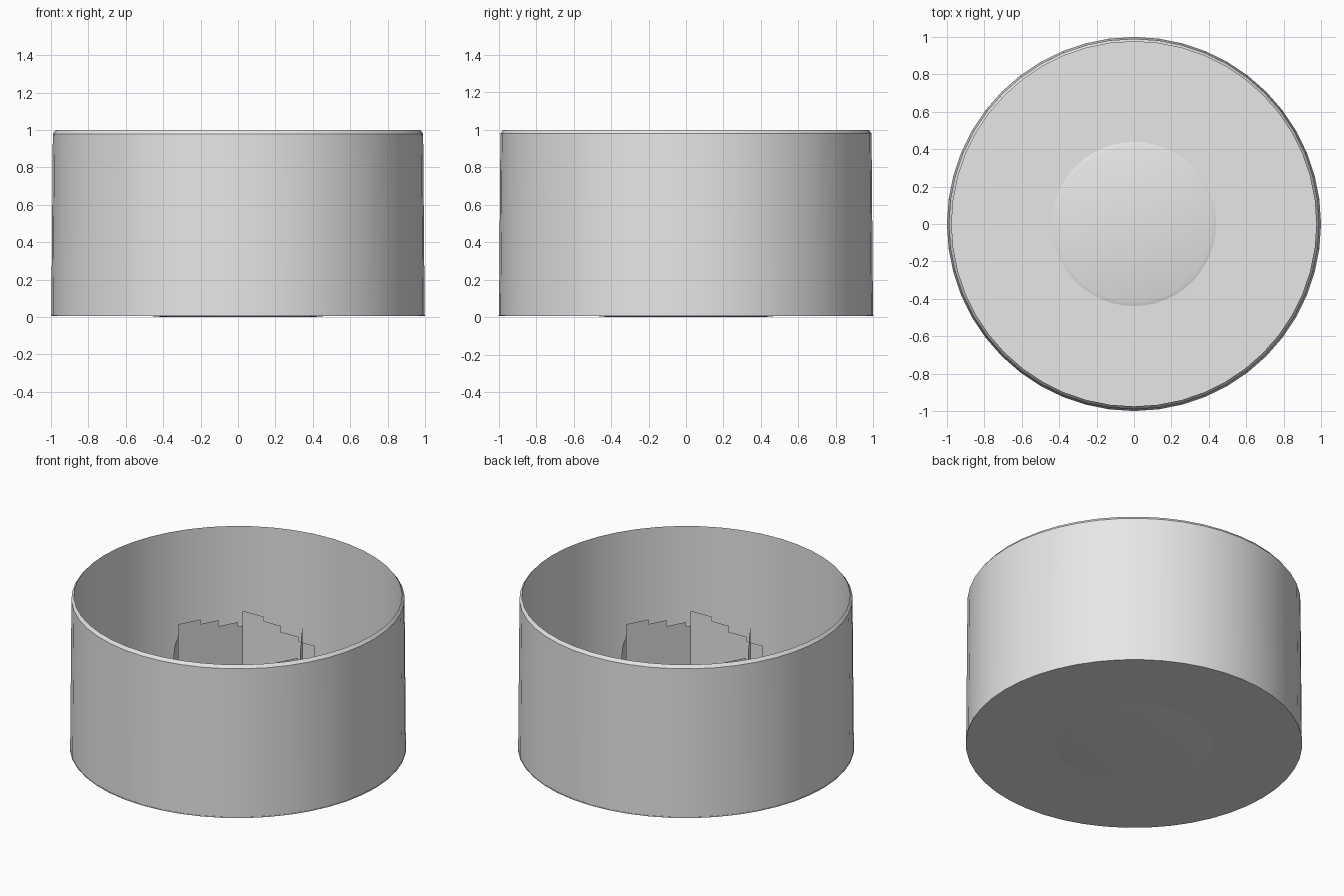
import bpy, bmesh, math

if "Cube" in bpy.data.objects:
    bpy.data.objects.remove(bpy.data.objects["Cube"])

grey = bpy.data.materials.new("light grey")
grey.diffuse_color = (0.8, 0.8, 0.8, 1)
grey.use_nodes = True
grey.node_tree.nodes["Principled BSDF"].inputs["Base Color"].default_value = grey.diffuse_color


def finish(name, bm, smooth):
    me = bpy.data.meshes.new(name)
    bm.to_mesh(me)
    bm.free()
    ob = bpy.data.objects.new(name, me)
    me.materials.append(grey)
    bpy.context.collection.objects.link(ob)
    if smooth:
        bpy.ops.object.select_all(action='DESELECT')
        ob.select_set(True)
        bpy.context.view_layer.objects.active = ob
        bpy.ops.object.shade_smooth_by_angle(angle=math.radians(25))
    return ob


def lathe(name, profile, segments=48, closed=False):
    """Turn an (r, z) profile around z; points at r = 0 become a centre vertex."""
    bm = bmesh.new()
    rings = []
    for r, z in profile:
        if r == 0:
            rings.append([bm.verts.new((0, 0, z))] * segments)
        else:
            rings.append([bm.verts.new((r * math.cos(2 * math.pi * i / segments),
                                        r * math.sin(2 * math.pi * i / segments), z))
                          for i in range(segments)])
    pairs = list(zip(rings, rings[1:]))
    if closed:
        pairs.append((rings[-1], rings[0]))
    for a, b in pairs:
        for i in range(segments):
            j = (i + 1) % segments
            loop = list(dict.fromkeys((a[i], a[j], b[j], b[i])))
            bm.faces.new(loop)
    bmesh.ops.recalc_face_normals(bm, faces=bm.faces[:])
    return finish(name, bm, True)


# Tall thin round wall with a chamfered rim
lathe("outer_wall", [(0.998, 0.006), (0.99, 0.98), (0.975, 1.0), (0.975, 0.012)], closed=True)

# Thin floor disc
lathe("floor_disc", [(0, 0.006), (1.0, 0.006), (1.0, 0.012), (0, 0.012)])

# Shallow round pad showing above and below the floor
lathe("centre_pad", [(0, 0.0), (0.40, 0.0), (0.465, 0.005), (0.435, 0.013), (0.415, 0.02), (0, 0.02)])

# Six upright plates with stepped tops, set in a hexagon
STEPS = [(-0.21, -0.06, 0.70), (-0.06, 0.06, 0.67), (0.06, 0.19, 0.63), (0.19, 0.30, 0.60)]
for k in range(6):
    a = math.radians(92 + 60 * k)
    normal = (math.cos(a), math.sin(a))
    along = (math.sin(a), -math.cos(a))

    def point(bm, t, z):
        return bm.verts.new((0.372 * normal[0] + t * along[0],
                             0.372 * normal[1] + t * along[1], z))

    bm = bmesh.new()
    for t0, t1, top in STEPS:
        bm.faces.new([point(bm, t0, 0.02), point(bm, t0, top),
                      point(bm, t1, top), point(bm, t1, 0.02)])
    finish("inner_plate_%d" % (k + 1), bm, False)
